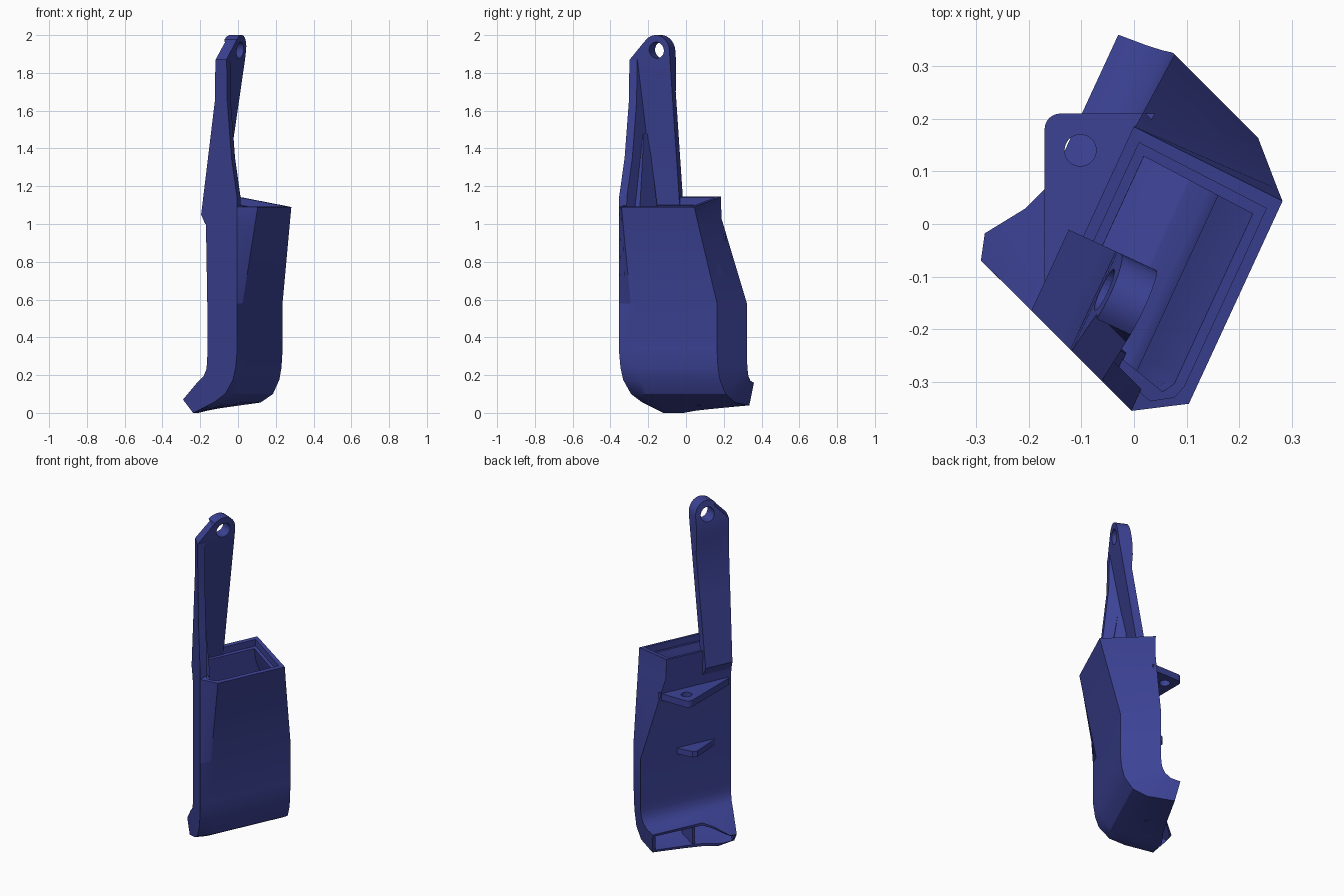
import bpy, bmesh, math
from mathutils import Vector, Matrix

if "Cube" in bpy.data.objects:
    bpy.data.objects.remove(bpy.data.objects["Cube"])

TURN = Matrix.Rotation(math.radians(-24.8), 4, 'Z')   # body axes to world axes

blue = bpy.data.materials.new("navy blue")
blue.use_nodes = True
blue.diffuse_color = (0.045, 0.055, 0.30, 1)
blue.node_tree.nodes["Principled BSDF"].inputs["Base Color"].default_value = blue.diffuse_color


def lerp(a, b, t):
    return a + (b - a) * t


def interp(table, t):
    """Piecewise linear lookup; each entry is (key, value...)."""
    t = min(max(t, table[0][0]), table[-1][0])
    for a, b in zip(table, table[1:]):
        if t <= b[0]:
            return Vector(a[1:]).lerp(Vector(b[1:]), (t - a[0]) / (b[0] - a[0]))


def front(p):
    """Slanted front end plane shared by the duct and the arm."""
    return -0.271 - 0.367 * p


def make(name, bm, turn=True):
    if turn:
        bm.transform(TURN)
    bmesh.ops.recalc_face_normals(bm, faces=bm.faces)
    me = bpy.data.meshes.new(name)
    bm.to_mesh(me)
    bm.free()
    me.materials.append(blue)
    ob = bpy.data.objects.new(name, me)
    bpy.context.collection.objects.link(ob)
    return ob


def loft(name, rings, closed=False):
    bm = bmesh.new()
    vs = [[bm.verts.new(p) for p in r] for r in rings]
    pairs = list(zip(vs, vs[1:]))
    if closed:
        pairs.append((vs[-1], vs[0]))
    for a, b in pairs:
        n = len(a)
        for i in range(n):
            j = (i + 1) % n
            bm.faces.new((a[i], a[j], b[j], b[i]))
    if not closed:
        bm.faces.new(vs[0])
        bm.faces.new(vs[-1])
    return make(name, bm)


def prism(name, pts, z0, z1, turn=True):
    bm = bmesh.new()
    f = bm.faces.new([bm.verts.new((x, y, z0)) for x, y in pts])
    up = bmesh.ops.extrude_face_region(bm, geom=[f])["geom"]
    bmesh.ops.translate(bm, vec=(0, 0, z1 - z0),
                        verts=[v for v in up if isinstance(v, bmesh.types.BMVert)])
    return make(name, bm, turn)


def drill(ob, loc, radius, matrix):
    bm = bmesh.new()
    bmesh.ops.create_cone(bm, cap_ends=True, segments=28, radius1=radius,
                          radius2=radius, depth=0.5, matrix=Matrix.Translation(loc) @ matrix)
    cutter = make("hole_cutter", bm, False)
    cutter.hide_render = True
    cutter.hide_viewport = True
    m = ob.modifiers.new("hole", 'BOOLEAN')
    m.operation = 'DIFFERENCE'
    m.object = cutter


# Duct rows: inner p, z, back q; outer front p, outer p, z, back q
ROWS = [
    (-.078, 1.145, .168, .145, .238, 1.09, .158),
    (-.075, 1.03, .172, .145, .22, .99, .175),
    (-.065, .58, .325, .145, .145, .58, .248),
    (-.065, .30, .325, .145, .145, .33, .248),
    (-.067, .26, .326, .134, .138, .24, .25),
    (-.072, .23, .326, .115, .123, .175, .255),
    (-.09, .195, .322, .06, .08, .1, .268),
    (-.125, .17, .318, -.02, 0, .055, .285),
]
LIP = [(0, -.235, -.185, .07), (.12, -.25, -.135, .08), (.25, -.2, -.06, .13),
       (.37, -.178, 0, .16), (1, -.178, .314, .16)]
SILL = [(0, -.165, -.21, 0), (.25, -.185, -.1, 0), (.4, -.165, 0, .015), (1, -.15, .3, .04)]
FS = (0, .06, .12, .18, .25, .31, .37, .6, 1)


def pair(i, f):
    if i == len(ROWS):
        return interp(LIP, f), interp(SILL, f)
    ip, iz, ib, op0, op, oz, ob = ROWS[i]
    return (Vector((ip, lerp(front(ip), ib, f), iz)),
            Vector((lerp(op0, op, min(f / .12, 1)), lerp(front(op0), ob, f), oz)))


def ring(i, m=0, k=0, drop=0):
    pts = [pair(i, k + (1 - 2 * k) * f) for f in FS]
    loop = [a.lerp(b, m) for a, b in pts] + [b.lerp(a, m) for a, b in reversed(pts)]
    return [p - Vector((0, 0, drop)) for p in loop]


# Hollow duct: down the outside, back up the inside, stepped rim at the top
last = len(ROWS)
rings = [ring(i) for i in range(last + 1)]
rings += [ring(i, .11, .035) for i in range(last, 1, -1)]
rings += [ring(1, .13, .09), ring(0, .13, .1, .04), ring(0, .07, .055, .04), ring(0, .07, .055)]
duct = loft("duct_shell", rings, True)

prism("outlet_divider", [(-.168, .04), (-.168, .055), (-.05, .055), (-.05, .04)], .04, .15)

# Arm: leaning plate with a rounded eye, and a flange along its front edge
IN = [(1.0, -.08), (1.05, -.108), (1.7, -.004), (1.78, -.01), (1.88, -.006), (2.0, .015)]
OUT = [(1.0, -.065), (1.14, -.047), (1.48, .007), (1.88, .071), (2.0, .085)]
EDGE = [(1.0, .145), (1.14, .144), (1.35, .105), (1.65, .075), (1.87, .071)]
EYE_Q, EYE_Z, EYE_R = -.137, 1.92, .08


def value(table, z):
    return interp([(a, b, 0) for a, b in table], z)[0]


def plate_ring(z):
    half = math.sqrt(max(EYE_R ** 2 - max(z - EYE_Z, 0) ** 2, 0))
    back = EYE_Q + half * .94
    pts = []
    for p in (value(IN, z), value(OUT, z)):
        q = front(p) + max(z - 1.87, 0)
        if z > EYE_Z + EYE_R * .7:
            q = EYE_Q - half
        pts.append((p, q))
    (a, qa), (b, qb) = pts
    return [(a, qa, z), (b, qb, z), (b, back, z), (a, back, z)]


levels = [1.0, 1.05, 1.14, 1.48, 1.7, 1.78, 1.87, 1.92]
levels += [EYE_Z + EYE_R * math.sin(math.radians(d)) for d in (15, 30, 45, 57, 68, 78, 86)]
arm = loft("arm_plate", [plate_ring(z) for z in levels])
drill(arm, TURN @ Vector((.03, EYE_Q, EYE_Z)), .043,
      TURN @ Matrix.Rotation(math.pi / 2, 4, 'Y'))


def flange_ring(z):
    a, b = value(IN, z), value(EDGE, z)
    t = .045
    return [(a, front(a), z), (b, front(b), z), (b, front(b) + t, z), (a, front(a) + t, z)]


flange = loft("arm_flange", [flange_ring(z) for z in (1.0, 1.05, 1.14, 1.35, 1.5, 1.65, 1.78, 1.87)])


def rib_ring(z, a, b, t):
    return [(a, front(a) + .03, z), (b, front(b) + .03, z), (b, front(b) + t, z), (a, front(a) + t, z)]


loft("arm_gusset", [rib_ring(1.06, -.04, .09, .075), rib_ring(1.48, .0, .03, .05)])

# Mounting tabs on the inner wall
r = .03
corner = [(-.17 + r - r * math.cos(a), .21 - r + r * math.sin(a))
          for a in [math.radians(15 * i) for i in range(7)]]
upper = prism("upper_mount_tab", [(-.15, -.18), (-.17, -.17)] + corner + [(.04, .21), (-.02, .1)],
              .905, .945, False)
drill(upper, Vector((-.102, .14, .92)), .03, Matrix.Identity(4))
prism("lower_mount_tab", [(-.055, -.142), (-.07, -.142), (-.157, .02), (-.15, .045), (-.07, .095), (-.055, .095)],
      .555, .59)

# Smooth the bends, keep the corners sharp
bpy.ops.object.select_all(action='DESELECT')
for ob in (duct, arm, flange):
    ob.select_set(True)
bpy.context.view_layer.objects.active = duct
bpy.ops.object.shade_smooth_by_angle(angle=math.radians(30))
